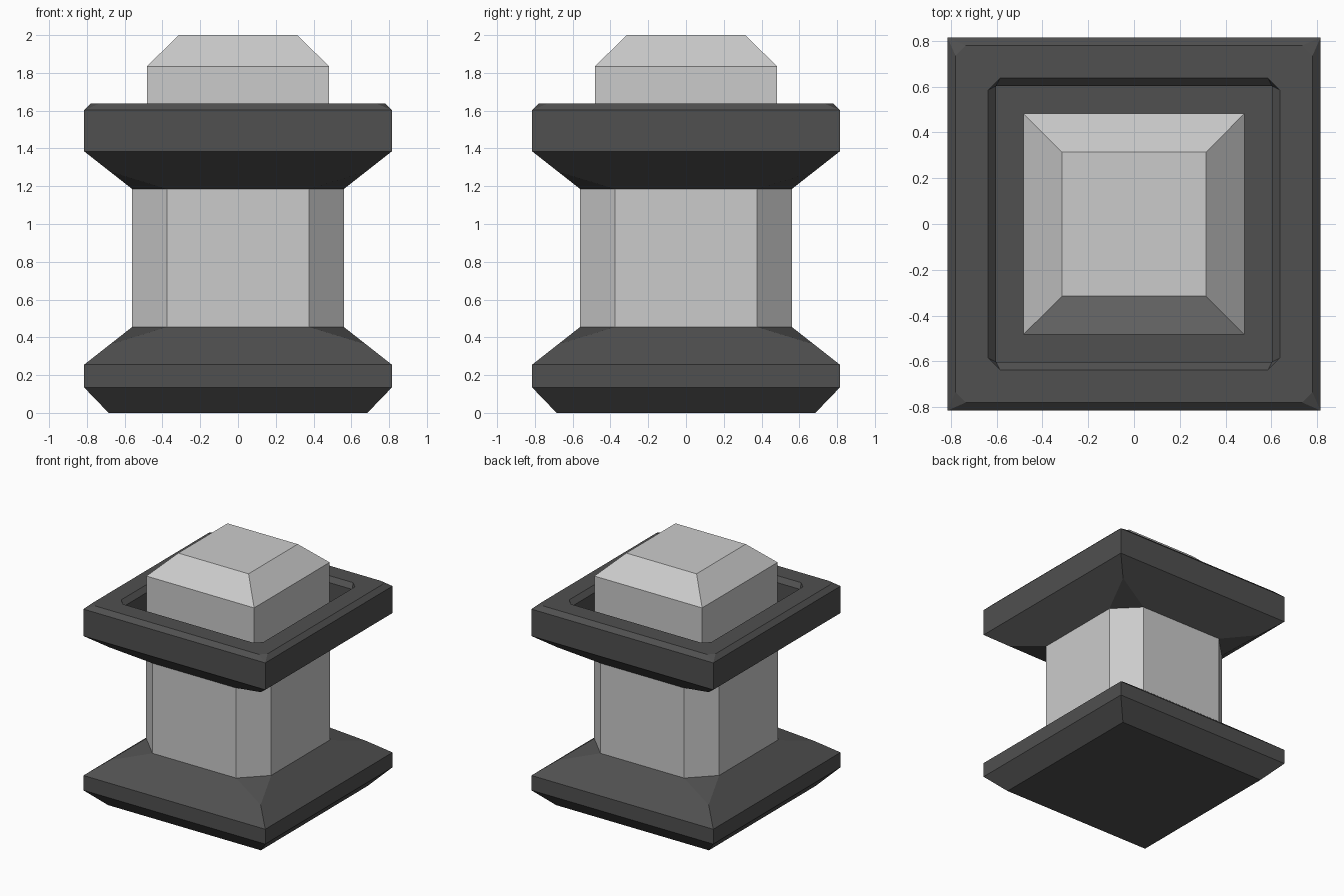
import bpy, bmesh

if "Cube" in bpy.data.objects:
    bpy.data.objects.remove(bpy.data.objects["Cube"])


def material(name, rgb):
    m = bpy.data.materials.new(name)
    m.diffuse_color = (*rgb, 1)
    m.use_nodes = True
    m.node_tree.nodes["Principled BSDF"].inputs["Base Color"].default_value = m.diffuse_color
    return m


def ring(h, c, z):
    # square of half-width h with corners cut back to c (c == h: plain square)
    return [(h, -c, z), (h, c, z), (c, h, z), (-c, h, z),
            (-h, c, z), (-h, -c, z), (-c, -h, z), (c, -h, z)]


def loft(name, rings, mat=None):
    # skin a stack of rings and close both ends
    bm = bmesh.new()
    loops = [[bm.verts.new(p) for p in ring(*r)] for r in rings]
    for a, b in zip(loops, loops[1:]):
        for i in range(8):
            j = (i + 1) % 8
            bm.faces.new((a[i], a[j], b[j], b[i]))
    bm.faces.new(loops[0][::-1])
    bm.faces.new(loops[-1])
    bmesh.ops.remove_doubles(bm, verts=bm.verts[:], dist=0.0005)
    bmesh.ops.recalc_face_normals(bm, faces=bm.faces[:])
    me = bpy.data.meshes.new(name)
    bm.to_mesh(me)
    bm.free()
    if mat:
        me.materials.append(mat)
    ob = bpy.data.objects.new(name, me)
    bpy.context.collection.objects.link(ob)
    return ob


dark = material("dark_stone", (0.08, 0.08, 0.08))

W = 0.815              # half-width of both collars
H, C = 0.56, 0.375     # column half-width and corner cut
T = 0.54               # how far up the slope the hips are clipped
hip = W + (H - W) * T

# stepped base, sloping in to the column
loft("base", [(0.685, 0.685, 0), (W, W, 0.135), (W, W, 0.255),
              (hip, hip, 0.255 + 0.2 * T), (H, C, 0.455)], dark)

# chamfered column
loft("column", [(H, C, 0.455), (H, C, 1.185)])

# upper collar with a bevelled rim and a recess
loft("upper_collar", [(H, C, 1.185), (hip, hip, 1.385 - 0.2 * T),
                      (W, W, 1.385), (W, W, 1.603), (0.78, 0.735, 1.637),
                      (0.638, 0.585, 1.637), (0.603, 0.603, 1.6),
                      (0.603, 0.603, 1.42)], dark)

# cap block standing in the recess
loft("cap", [(0.483, 0.483, 1.42), (0.483, 0.483, 1.833), (0.315, 0.315, 2.0)])
